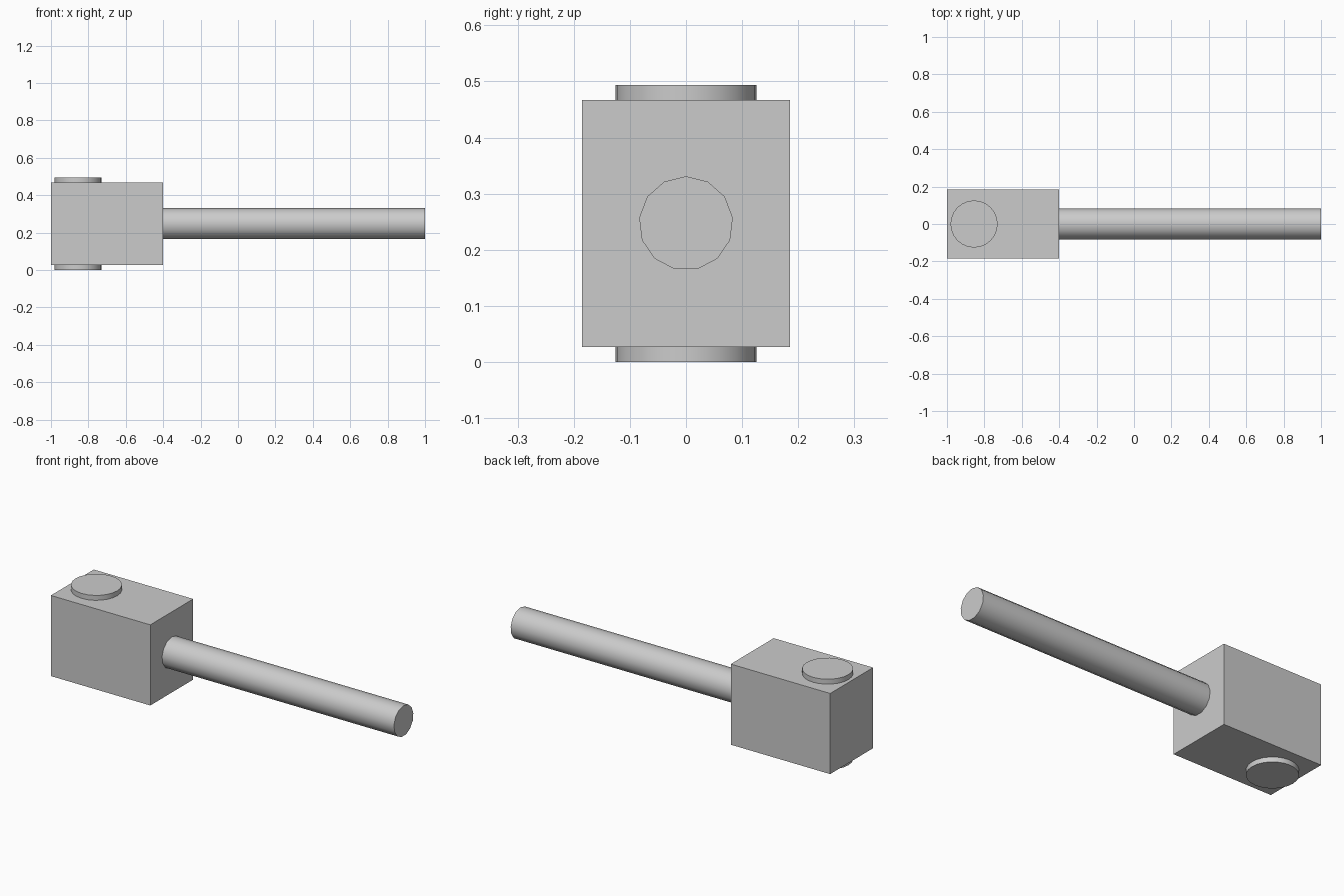
import bpy
import math

cube = bpy.data.objects.get("Cube")
if cube:
    bpy.data.objects.remove(cube, do_unlink=True)

GREY = (0.6, 0.6, 0.6, 1.0)
grey = bpy.data.materials.new("light grey")
grey.use_nodes = True
grey.diffuse_color = GREY
grey.node_tree.nodes["Principled BSDF"].inputs["Base Color"].default_value = GREY

MID_Z = 0.247  # height of the shared centre line


def finish(name):
    obj = bpy.context.object
    obj.name = name
    obj.data.materials.append(grey)
    return obj


def cylinder(name, sides, radius, length, location, rotation=(0, 0, 0)):
    bpy.ops.mesh.primitive_cylinder_add(
        vertices=sides, radius=radius, depth=length,
        location=location, rotation=rotation)
    obj = finish(name)
    bpy.ops.object.shade_smooth_by_angle(angle=math.radians(40))
    return obj


# Block
bpy.ops.mesh.primitive_cube_add(size=1, location=(-0.7, 0, MID_Z))
block = finish("block")
block.scale = (0.6, 0.37, 0.44)
bpy.ops.object.transform_apply(location=False, rotation=False, scale=True)

# Pin through the block, its ends standing proud above and below
cylinder("cross_pin", 24, 0.126, 2 * MID_Z, (-0.855, 0, MID_Z))

# Rod reaching out of the block along x, with one corner on top
cylinder("rod", 13, 0.084, 1.4, (0.3, 0, MID_Z),
         (math.radians(90), 0, math.radians(90)))
